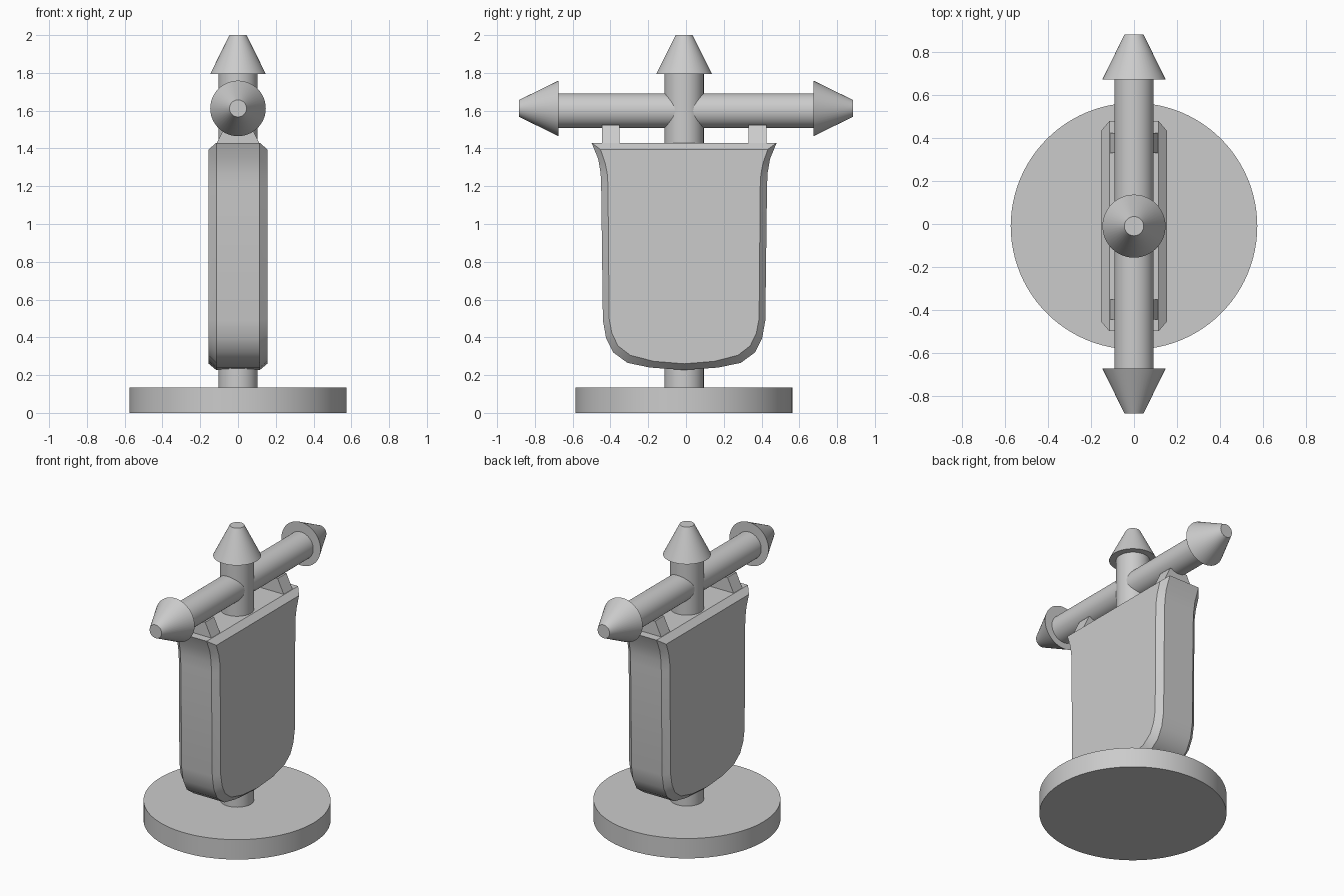
import bpy, bmesh, math
from mathutils import Vector

if "Cube" in bpy.data.objects:
    bpy.data.objects.remove(bpy.data.objects["Cube"], do_unlink=True)

stone = bpy.data.materials.new("grey")
stone.use_nodes = True
GREY = (0.6, 0.6, 0.6, 1)
stone.diffuse_color = GREY
stone.node_tree.nodes["Principled BSDF"].inputs["Base Color"].default_value = GREY

CY = -0.01      # depth of the pole axis
BAR_Z = 1.605


def finish(obj, name):
    obj.name = name
    obj.data.materials.append(stone)
    bpy.ops.object.select_all(action='DESELECT')
    obj.select_set(True)
    bpy.context.view_layer.objects.active = obj
    bpy.ops.object.shade_smooth_by_angle(angle=math.radians(30))
    return obj


def cone(name, start, end, r1, r2, sides=48):
    a, b = Vector(start), Vector(end)
    bpy.ops.mesh.primitive_cone_add(
        vertices=sides, radius1=r1, radius2=r2, depth=(b - a).length,
        location=(a + b) / 2, rotation=(b - a).to_track_quat('Z', 'Y').to_euler())
    return finish(bpy.context.object, name)


def loft(name, rings):
    """Skin a list of equal-length point rings and cap both ends."""
    bm = bmesh.new()
    loops = [[bm.verts.new(p) for p in ring] for ring in rings]
    for lo, hi in zip(loops, loops[1:]):
        for i in range(len(lo)):
            j = (i + 1) % len(lo)
            bm.faces.new((lo[i], lo[j], hi[j], hi[i]))
    bm.faces.new(loops[0])
    bm.faces.new(loops[-1])
    bmesh.ops.recalc_face_normals(bm, faces=bm.faces)
    mesh = bpy.data.meshes.new(name)
    bm.to_mesh(mesh)
    bm.free()
    obj = bpy.data.objects.new(name, mesh)
    bpy.context.collection.objects.link(obj)
    return finish(obj, name)


# Base, pole and top finial
cone("base", (0, CY, 0), (0, CY, 0.135), 0.575, 0.575, 96)
cone("pole", (0, CY, 0.1), (0, CY, 1.82), 0.104, 0.104)
cone("top_finial", (0, CY, 1.795), (0, CY, 2.0), 0.147, 0.045)

# Crossbar with a finial at each end
cone("crossbar", (0, -0.7, 1.6), (0, 0.7, 1.6), 0.092, 0.092)
for side, label in ((-1, "front"), (1, "back")):
    cone(label + "_finial", (0, side * 0.675, BAR_Z + 0.007),
         (0, side * 0.883, BAR_Z + 0.007), 0.147, 0.045)

# Banner: half outlines (half width, height), mirrored, with chamfered rims
outer = [(0.49, 1.43), (0.455, 1.345), (0.442, 1.27), (0.439, 1.2), (0.43, 0.49),
         (0.413, 0.395), (0.375, 0.32), (0.3, 0.265), (0.18, 0.24), (0, 0.227)]
inner = [(0.443, 1.395), (0.417, 1.32), (0.406, 1.26), (0.403, 1.2), (0.397, 0.5),
         (0.382, 0.42), (0.35, 0.355), (0.285, 0.305), (0.16, 0.273), (0, 0.26)]


def banner_ring(half, x):
    pts = [(x, CY - w, z) for w, z in half]
    return pts + [(x, CY + w, z) for w, z in reversed(half[:-1])]


loft("banner", [banner_ring(inner, -0.155), banner_ring(outer, -0.115),
                banner_ring(outer, 0.115), banner_ring(inner, 0.155)])

# Tapered hangers joining the banner to the crossbar
for side, label in ((-1, "front"), (1, "back")):
    y = CY + side * 0.388
    profile = [(-0.116, 1.42), (0.116, 1.42), (0.066, 1.525), (-0.066, 1.525)]
    loft(label + "_hanger", [[(x, y + d, z) for x, z in profile]
                             for d in (-0.047, 0.047)])
